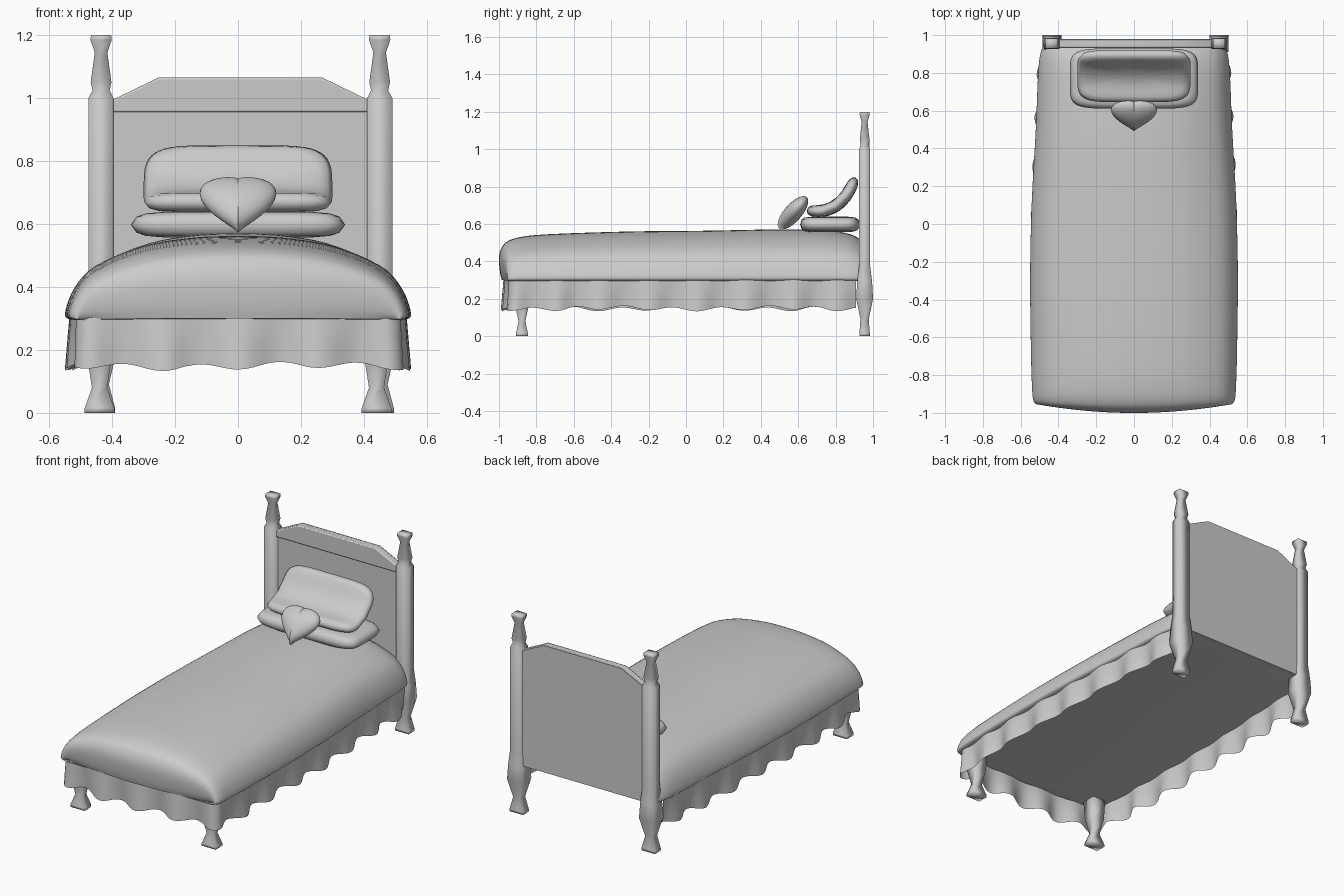
import bpy, bmesh, math
from mathutils import Vector

if "Cube" in bpy.data.objects:
    bpy.data.objects.remove(bpy.data.objects["Cube"])


def loft(name, rings, closed=True, cap=True, angle=40):
    """Skin a list of equal-length point rings."""
    bm = bmesh.new()
    vs = [[bm.verts.new(p) for p in r] for r in rings]
    n = len(vs[0])
    for a, b in zip(vs, vs[1:]):
        for i in range(n if closed else n - 1):
            j = (i + 1) % n
            bm.faces.new((a[i], a[j], b[j], b[i]))
    if cap:
        bm.faces.new(vs[0][::-1])
        bm.faces.new(vs[-1])
    bmesh.ops.recalc_face_normals(bm, faces=bm.faces)
    me = bpy.data.meshes.new(name)
    bm.to_mesh(me)
    bm.free()
    ob = bpy.data.objects.new(name, me)
    bpy.context.collection.objects.link(ob)
    bpy.ops.object.select_all(action='DESELECT')
    ob.select_set(True)
    bpy.context.view_layer.objects.active = ob
    bpy.ops.object.shade_smooth_by_angle(angle=math.radians(angle))
    return ob


def smooth_path(pts, steps):
    """Catmull-Rom interpolation through tuples."""
    p = [Vector(q) for q in pts]
    p = [p[0]] + p + [p[-1]]
    out = []
    for i in range(1, len(p) - 2):
        a, b, c, d = p[i - 1:i + 3]
        for k in range(steps):
            t = k / steps
            out.append(0.5 * (2 * b + (c - a) * t + (2 * a - 5 * b + 4 * c - d) * t * t
                              + (3 * b - a - 3 * c + d) * t ** 3))
    return out + [p[-1]]


def post(name, x, y, profile):
    """Four-sided turned post; profile rows are (z, half x, half y)."""
    loft(name, [[(x + sx * hx, y + sy * hy, z)
                 for sx, sy in ((-1, -1), (1, -1), (1, 1), (-1, 1))] for z, hx, hy in profile], angle=100)


# Legs and headboard posts
rear = [(0, .045, .028), (.015, .045, .028), (.09, .025, .022), (.2, .05, .045), (.29, .046, .04),
        (.38, .04, .029), (1.0, .04, .029), (1.025, .027, .021), (1.05, .033, .026),
        (1.145, .02, .016), (1.185, .034, .027), (1.2, .032, .025)]
front = [(0, .047, .032), (.015, .047, .032), (.08, .024, .018), (.17, .038, .038), (.31, .045, .045)]
for side, xr, xf in (("left", -.435, -.44), ("right", .45, .44)):
    post("headboard_post_" + side, xr, .955, rear)
    post("front_leg_" + side, xf, -.877, front)

# Headboard: full-height backboard and thicker chamfered top rail
CX = .0075


def slab(name, outline, y0, y1):
    return loft(name, [[(CX + x, y, z) for x, z in outline] for y in (y0, y1)])


crest = [(.41, .992), (.39, 1.0), (.26, 1.063), (-.26, 1.063), (-.39, 1.0), (-.41, .992)]
slab("headboard_panel", [(-.41, .295), (.41, .295)] + crest, .945, .98)
rail = slab("headboard_top_rail", [(-.41, .955), (.41, .955)] + [(x, z + .002) for x, z in crest], .933, .976)
bev = rail.modifiers.new("bevel", 'BEVEL')
bev.width = .006
bev.segments = 2

# Quilt: arched cross-section swept along the bed; rows are (y, half width, top z, bow)
half = smooth_path([(.96, 0), (1, .07), (.945, .385), (.82, .65), (.55, .88), (.25, .98), (0, 1)], 4)
section = [(u, v) for u, v in half] + [(-u, v) for u, v in half[-2::-1]]
stations = smooth_path([(-.985, .495, .30, .045), (-.995, .505, .345, .045), (-1.0, .51, .42, .045),
                        (-.985, .523, .475, .035),
                        (-.95, .535, .51, .025), (-.87, .54, .533, .01), (-.7, .545, .547, 0),
                        (-.3, .55, .56, 0), (.1, .542, .564, 0), (.5, .52, .571, 0),
                        (.75, .51, .565, 0), (.88, .5, .545, 0), (.95, .48, .505, 0)], 4)
loft("quilt", [[(w * u, y + bow * u * u, .295 + (top - .295) * v) for u, v in section]
               for y, w, top, bow in stations], angle=50)

# Ruffled skirt around three sides
right = [(.485, .91), (.5, .6), (.518, .2), (.525, -.2), (.522, -.6), (.512, -.88),
         (.49, -.925), (.44, -.943), (.2, -.96), (0, -.965)]
plan = right + [(-x, y) for x, y in right[-2::-1]]
dense = smooth_path(plan, 40)
path, gap = [dense[0]], .016
for q in dense:
    if (q - path[-1]).length >= gap:
        path.append(q)
rows = []
for k in range(6):
    t = k / 5
    row = []
    for i, p in enumerate(path):
        # the path runs clockwise seen from above, so this normal points outward
        d = path[min(i + 1, len(path) - 1)] - path[max(i - 1, 0)]
        nrm = Vector((-d.y, d.x)).normalized()
        s = (i - (len(path) - 1) / 2) * gap
        wave = math.cos(2 * math.pi * s / .205)
        q = p + nrm * (.004 + (.006 + .015 * t) * wave)
        row.append((q.x, q.y, .315 - t * (.167 + .01 * wave + .005 * math.sin(s * 9))))
    rows.append(row)
loft("ruffled_skirt", rows, closed=False, cap=False, angle=80)

# Cushions: rounded outline inflated through stacked rings
flat_layers = [(.2, -1), (.45, -.99), (.7, -.96), (.86, -.85), (.95, -.6), (1, 0)]
round_layers = [(math.cos(a), -math.sin(a)) for a in (1.45, 1.25, 1.05, .85, .65, .45, .22, 0)]


def cushion(name, outline, layers, place):
    layers = layers + [(s, -w) for s, w in layers[-2::-1]]
    loft(name, [[place(s * u, s * v, w) for u, v in outline] for s, w in layers], angle=80)


def power(c, e):
    return math.copysign(abs(c) ** e, c)


angles = [2 * math.pi * i / 48 for i in range(48)]
pillow = [(power(math.cos(a), .36), power(math.sin(a), .36)) for a in angles]
cushion("lower_pillow", pillow, flat_layers, lambda u, v, w: (.34 * u, .77 + .16 * v, .598 + .042 * w))


def leaning(u, v, w):
    """Bend the pillow up along a curve against the headboard."""
    t = (v + 1) / 2
    a, b, c = Vector((.645, .675)), Vector((.83, .635)), Vector((.905, .85))
    p = a * (1 - t) ** 2 + b * 2 * t * (1 - t) + c * t * t
    d = ((b - a) * (1 - t) + (c - b) * t).normalized()
    p += Vector((-d.y, d.x)) * .033 * w
    return (.3 * u, p.x, p.y)


cushion("leaning_pillow", pillow, flat_layers, leaning)

# Heart cushion, tilted back
heart = [(math.sin(a) ** 3, (13 * math.cos(a) - 3 * math.cos(2 * a) - math.cos(3 * a) + 2.5) / 12.5)
         for a in angles]
cushion("heart_cushion", heart, round_layers,
        lambda u, v, w: (.122 * u, .572 + .66 * .112 * v - .75 * .047 * w,
                         .66 + .75 * .112 * v + .66 * .047 * w))
